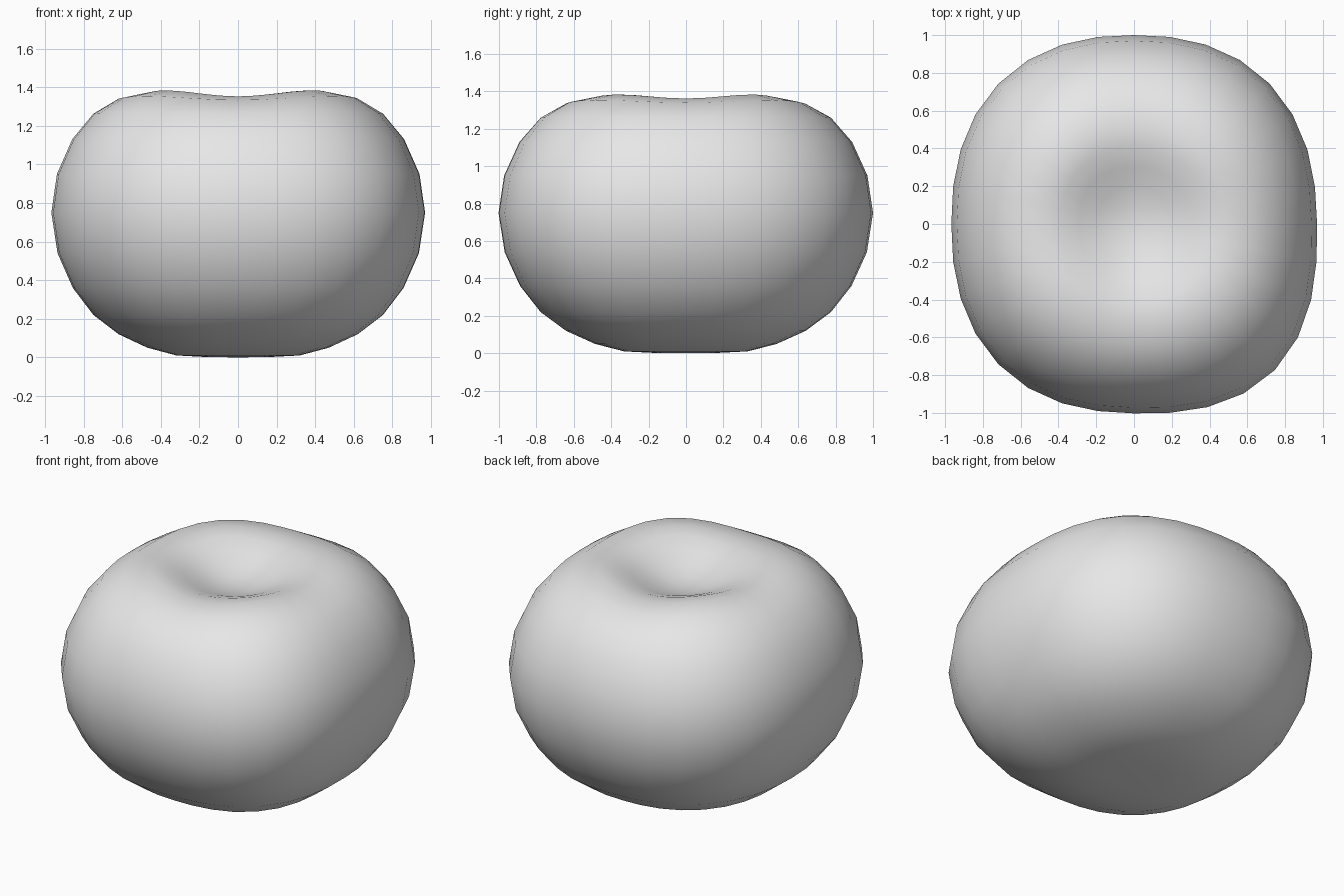
import bpy, bmesh
from math import cos, sin, pi

cube = bpy.data.objects.get("Cube")
if cube:
    bpy.data.objects.remove(cube, do_unlink=True)

SEGMENTS = 32
SQUARENESS = 2.33
HALF_WIDTH = 0.967

# Half outline as (radius, height), from under the base up into the top dimple
PROFILE = [(0.17, 0.002), (0.33, 0.01), (0.485, 0.05), (0.64, 0.12),
           (0.775, 0.22), (0.885, 0.36), (0.967, 0.54), (1.0, 0.75),
           (0.97, 0.95), (0.888, 1.13), (0.775, 1.265), (0.64, 1.345),
           (0.5, 1.37), (0.4, 1.355), (0.3, 1.318), (0.2, 1.275), (0.1, 1.247)]


def body_point(radius, height, angle):
    """Rounded-square ring with one fuller corner and a gently lobed rim."""
    c, s = cos(angle), sin(angle)
    spread = (abs(c) ** SQUARENESS + abs(s) ** SQUARENESS) ** (-1 / SQUARENESS)
    bulge = 1 + 0.04 * max(0, cos(angle + pi / 4)) ** 8
    r = radius * spread * bulge
    if height > 1.2:
        lobe = max(0, 1 - abs(radius - 0.5) / 0.4)
        height += lobe * (0.005 * cos(2 * angle) - 0.013 * cos(4 * angle))
    return HALF_WIDTH * r * c, r * s, height


# Fruit body
bm = bmesh.new()
rings = [[bm.verts.new(body_point(r, z, 2 * pi * i / SEGMENTS))
          for i in range(SEGMENTS)] for r, z in PROFILE]
base = bm.verts.new((0, 0, 0))
dimple = bm.verts.new((0, 0, 1.237))
for i in range(SEGMENTS):
    j = (i + 1) % SEGMENTS
    for low, high in zip(rings, rings[1:]):
        bm.faces.new((low[i], low[j], high[j], high[i]))
    bm.faces.new((base, rings[0][j], rings[0][i]))
    bm.faces.new((dimple, rings[-1][i], rings[-1][j]))
bmesh.ops.recalc_face_normals(bm, faces=bm.faces)
for face in bm.faces:
    face.smooth = True

mesh = bpy.data.meshes.new("fruit_body")
bm.to_mesh(mesh)
bm.free()
body = bpy.data.objects.new("fruit_body", mesh)
bpy.context.collection.objects.link(body)

# Plain grey skin
grey = bpy.data.materials.new("light_grey")
grey.use_nodes = True
colour = (0.8, 0.8, 0.8, 1)
grey.diffuse_color = colour
grey.node_tree.nodes["Principled BSDF"].inputs["Base Color"].default_value = colour
mesh.materials.append(grey)
